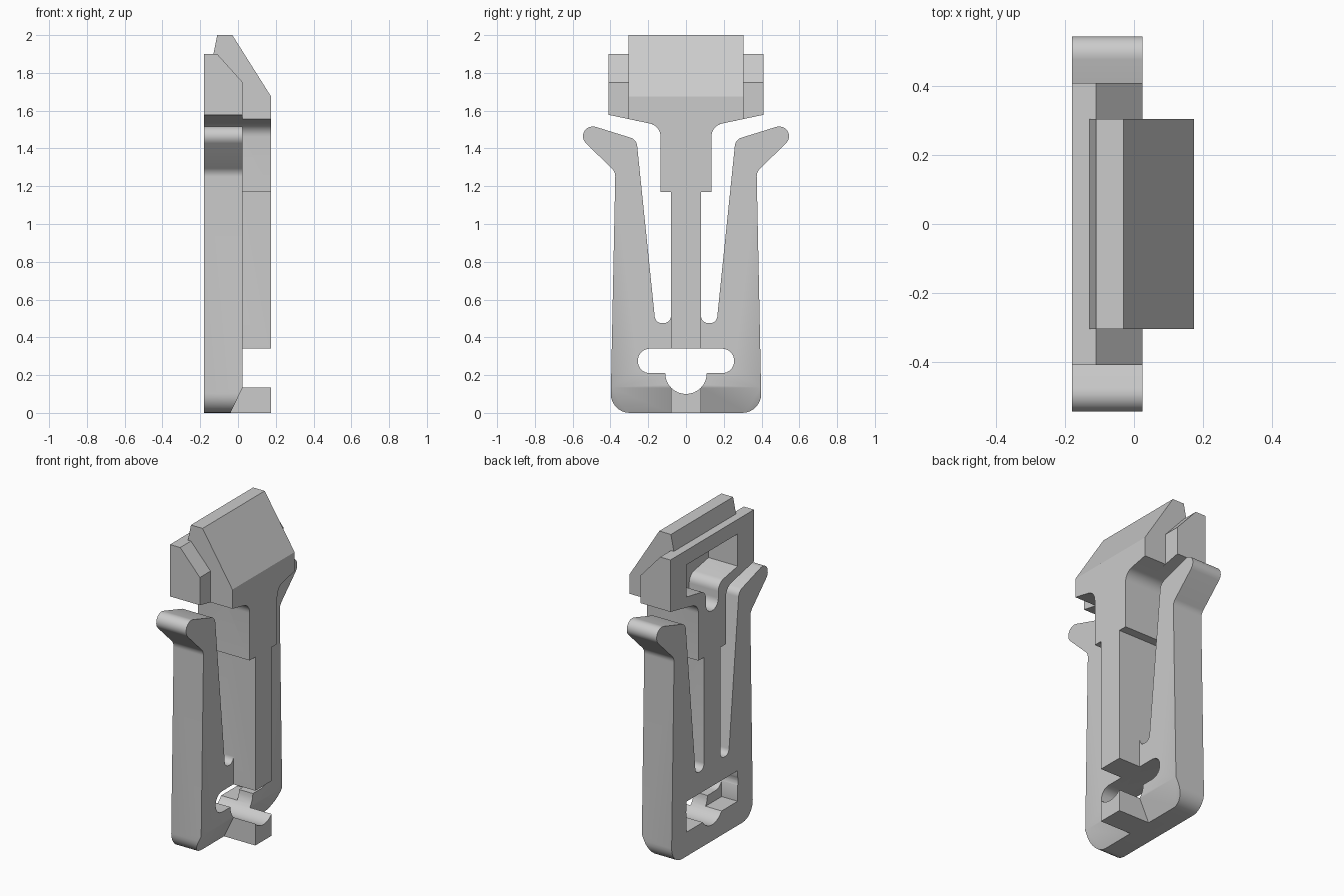
import bpy, bmesh
from math import pi, tan, sin, cos
from mathutils import Vector

if "Cube" in bpy.data.objects:
    bpy.data.objects.remove(bpy.data.objects["Cube"])

grey = bpy.data.materials.new("light_grey")
grey.use_nodes = True
grey.diffuse_color = (0.6, 0.6, 0.6, 1)
grey.node_tree.nodes["Principled BSDF"].inputs["Base Color"].default_value = (0.6, 0.6, 0.6, 1)


def rounded(points, steps=8):
    """Round each (u, v, radius) corner of a closed outline."""
    out = []
    for i, p in enumerate(points):
        r = p[2] if len(p) > 2 else 0
        c = Vector(p[:2])
        if not r:
            out.append(c)
            continue
        a = (Vector(points[i - 1][:2]) - c).normalized()
        b = (Vector(points[(i + 1) % len(points)][:2]) - c).normalized()
        half = a.angle(b) / 2
        centre = c + (a + b).normalized() * (r / sin(half))
        start = c + a * (r / tan(half)) - centre
        end = c + b * (r / tan(half)) - centre
        sweep = pi - 2 * half
        for k in range(steps + 1):
            t = k / steps
            out.append(centre + (start * sin((1 - t) * sweep) + end * sin(t * sweep)) / sin(sweep))
    return out


def mirrored(half):
    """Close a half outline by reflecting it across the centre line."""
    return half + [(-p[0], *p[1:]) for p in reversed(half)]


def prism(name, outline, low, high, along="x"):
    """Extrude an outline: (y, z) along x, or (x, z) along y."""
    bm = bmesh.new()
    place = (lambda p, d: (d, p[0], p[1])) if along == "x" else (lambda p, d: (p[0], d, p[1]))
    verts = [bm.verts.new(place(p, low)) for p in rounded(outline)]
    face = bm.faces.new(verts)
    ext = bmesh.ops.extrude_face_region(bm, geom=[face])
    shift = Vector(place((0, 0), high - low))
    bmesh.ops.translate(bm, vec=shift, verts=[v for v in ext["geom"] if isinstance(v, bmesh.types.BMVert)])
    bmesh.ops.recalc_face_normals(bm, faces=bm.faces)
    mesh = bpy.data.meshes.new(name)
    bm.to_mesh(mesh)
    bm.free()
    mesh.materials.append(grey)
    obj = bpy.data.objects.new(name, mesh)
    bpy.context.collection.objects.link(obj)
    return obj


def combine(obj, other, operation):
    """Apply a boolean and remove the helper."""
    mod = obj.modifiers.new("boolean", "BOOLEAN")
    mod.operation, mod.object, mod.solver = operation, other, "EXACT"
    bpy.ops.object.select_all(action="DESELECT")
    bpy.context.view_layer.objects.active = obj
    obj.select_set(True)
    bpy.ops.object.modifier_apply(modifier=mod.name)
    bpy.data.objects.remove(other)


# Back plate with two spring arms and the wide head
body = prism("clip_body", mirrored([
    (0.40, 0, 0.1), (0.374, 1.276, 0.06), (0.686, 1.579, 0.052), (0.262, 1.447, 0.05),
    (0.162, 0.475, 0.038), (0.08, 0.475, 0.038), (0.08, 1.17), (0.135, 1.17),
    (0.135, 1.52, 0.07), (0.41, 1.578), (0.41, 2.1)]), -0.3, 0.3)
plate_side = prism("plate_side", [
    (-0.18, -0.1), (-0.18, 1.9), (-0.11, 1.9), (0.025, 1.75),
    (0.025, 0.135), (-0.04, 0), (-0.088, -0.1)], -0.8, 0.8, "y")
combine(body, plate_side, "INTERSECT")

# Raised spine with the sloped head block
spine = prism("spine", mirrored([
    (0.08, 0.34), (0.08, 1.17), (0.135, 1.17), (0.135, 1.52, 0.07),
    (0.305, 1.556), (0.305, 2.1)]), -0.3, 0.3)
spine_side = prism("spine_side", [
    (-0.13, 0.2), (-0.13, 1.9), (-0.11, 2), (-0.03, 2), (0.175, 1.675), (0.175, 0.2)],
    -0.8, 0.8, "y")
combine(spine, spine_side, "INTERSECT")
combine(body, spine, "UNION")

# Foot block at the bottom
foot = prism("foot", mirrored([(0.08, 0), (0.08, 0.18)]), -0.1, 0.175)
combine(body, foot, "UNION")

# Through slot with a round notch, and the wider recess behind it
slot = prism("slot", mirrored([(0.255, 0.21, 0.064), (0.255, 0.34, 0.064)]), -0.4, 0.4)
notch = prism("notch", [(0.11 * cos(k * pi / 16), 0.21 + 0.11 * sin(k * pi / 16))
                        for k in range(32)], -0.4, 0.4)
recess = prism("recess", mirrored([(0.25, 0.15), (0.25, 0.34)]), -0.4, -0.07)
# Funnel shaped pocket in the back of the head
pocket = prism("pocket", mirrored([
    (0.06, 1.43, 0.055), (0.06, 1.575, 0.06), (0.25, 1.61), (0.25, 1.81)]), -0.4, 0.02)
for cutter in (slot, notch, recess, pocket):
    combine(body, cutter, "DIFFERENCE")

bpy.ops.object.shade_smooth_by_angle(angle=pi / 6)
